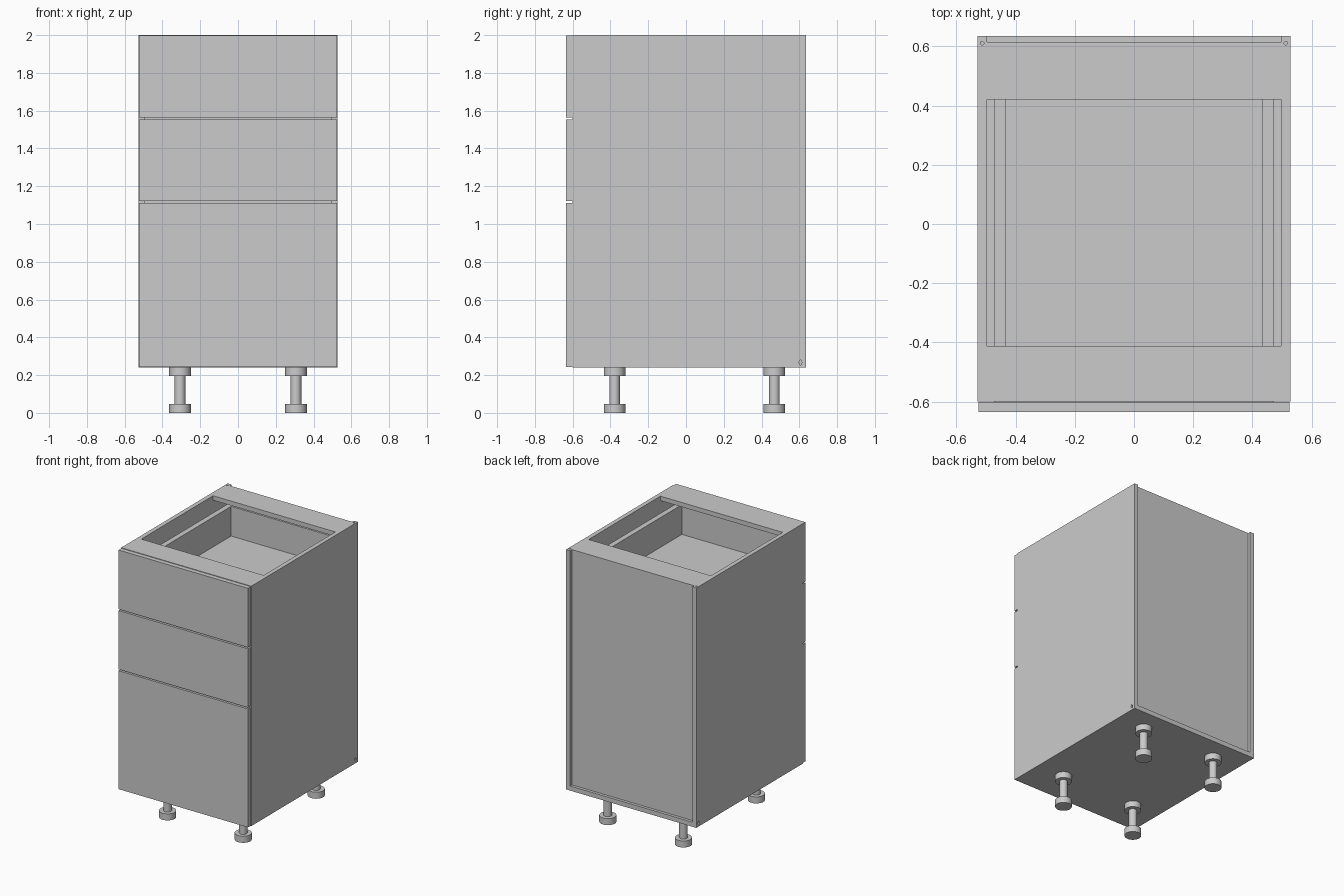
import bpy
import bmesh

if "Cube" in bpy.data.objects:
    bpy.data.objects.remove(bpy.data.objects["Cube"])


def box(name, x0, x1, y0, y1, z0, z1):
    bm = bmesh.new()
    bmesh.ops.create_cube(bm, size=1)
    for v in bm.verts:
        v.co = ((x0 + x1) / 2 + v.co.x * (x1 - x0),
                (y0 + y1) / 2 + v.co.y * (y1 - y0),
                (z0 + z1) / 2 + v.co.z * (z1 - z0))
    mesh = bpy.data.meshes.new(name)
    bm.to_mesh(mesh)
    bm.free()
    ob = bpy.data.objects.new(name, mesh)
    bpy.context.collection.objects.link(ob)
    return ob


def cylinder(name, x, y, z0, z1, r, sides=32):
    bpy.ops.mesh.primitive_cylinder_add(vertices=sides, radius=r, depth=z1 - z0,
                                        location=(x, y, (z0 + z1) / 2))
    ob = bpy.context.object
    ob.name = name
    bpy.ops.object.shade_smooth_by_angle()
    return ob


def cut(ob, cutter):
    cutter.hide_render = True
    mod = ob.modifiers.new("cut", "BOOLEAN")
    mod.operation = "DIFFERENCE"
    mod.object = cutter
    bpy.context.view_layer.objects.active = ob
    bpy.ops.object.modifier_apply(modifier=mod.name)
    bpy.data.objects.remove(cutter)


W, D, IN = 0.528, 0.635, 0.496    # half width, half depth, inner half width
BASE, TOP, FRONT = 0.24, 2.0, -0.60

# side panels with small fixing holes near the back edge
for side, label in ((-1, "left"), (1, "right")):
    xs = sorted((side * IN, side * W))
    panel = box(label + "_side_panel", *xs, FRONT, D, BASE, TOP)
    cut(panel, cylinder("top_hole", side * 0.513, 0.611, 1.96, 2.02, 0.006, 16))
    slot = cylinder("slot_hole", 0, 0, -0.012, 0.012, 0.007, 16)
    slot.rotation_euler.y = 1.5707963
    slot.scale.x = 1.9
    slot.location = (side * W, 0.606, 0.267)
    cut(panel, slot)

# carcass: floor, top rails, recessed back
box("bottom_panel", -IN, IN, FRONT, D, BASE, 0.274)
box("front_top_rail", -IN, IN, FRONT, -0.412, 1.967, TOP)
box("back_top_rail", -IN, IN, 0.42, 0.60, 1.967, TOP)
box("back_panel", -IN, IN, 0.60, 0.614, 0.274, TOP)

# drawers: front bottom, front top, box bottom, box top
drawers = (("bottom", 0.243, 1.112, 0.34, 0.80),
           ("middle", 1.122, 1.553, 1.205, 1.452),
           ("top", 1.563, 1.997, 1.645, 1.893))
for name, f0, f1, b0, b1 in drawers:
    box(name + "_drawer_front", -W + 0.003, W - 0.003, -D, FRONT - 0.002, f0, f1)
    for side, label in ((-1, "left"), (1, "right")):
        xs = sorted((side * 0.434, side * 0.473))
        box(f"{name}_drawer_{label}_side", *xs, FRONT - 0.002, 0.575, b0, b1)
    box(name + "_drawer_inner_front", -0.434, 0.434, FRONT - 0.002, -0.572, b0, b1)
    box(name + "_drawer_back", -0.434, 0.434, 0.54, 0.575, b0, b1)
    box(name + "_drawer_floor", -0.434, 0.434, -0.572, 0.54, b0, b0 + 0.03)

# adjustable legs
for x in (-0.307, 0.307):
    for y in (-0.378, 0.468):
        cylinder("leg_foot", x, y, 0, 0.048, 0.057)
        cylinder("leg_stem", x, y, 0.048, 0.195, 0.028)
        cylinder("leg_mount", x, y, 0.195, BASE, 0.057)
